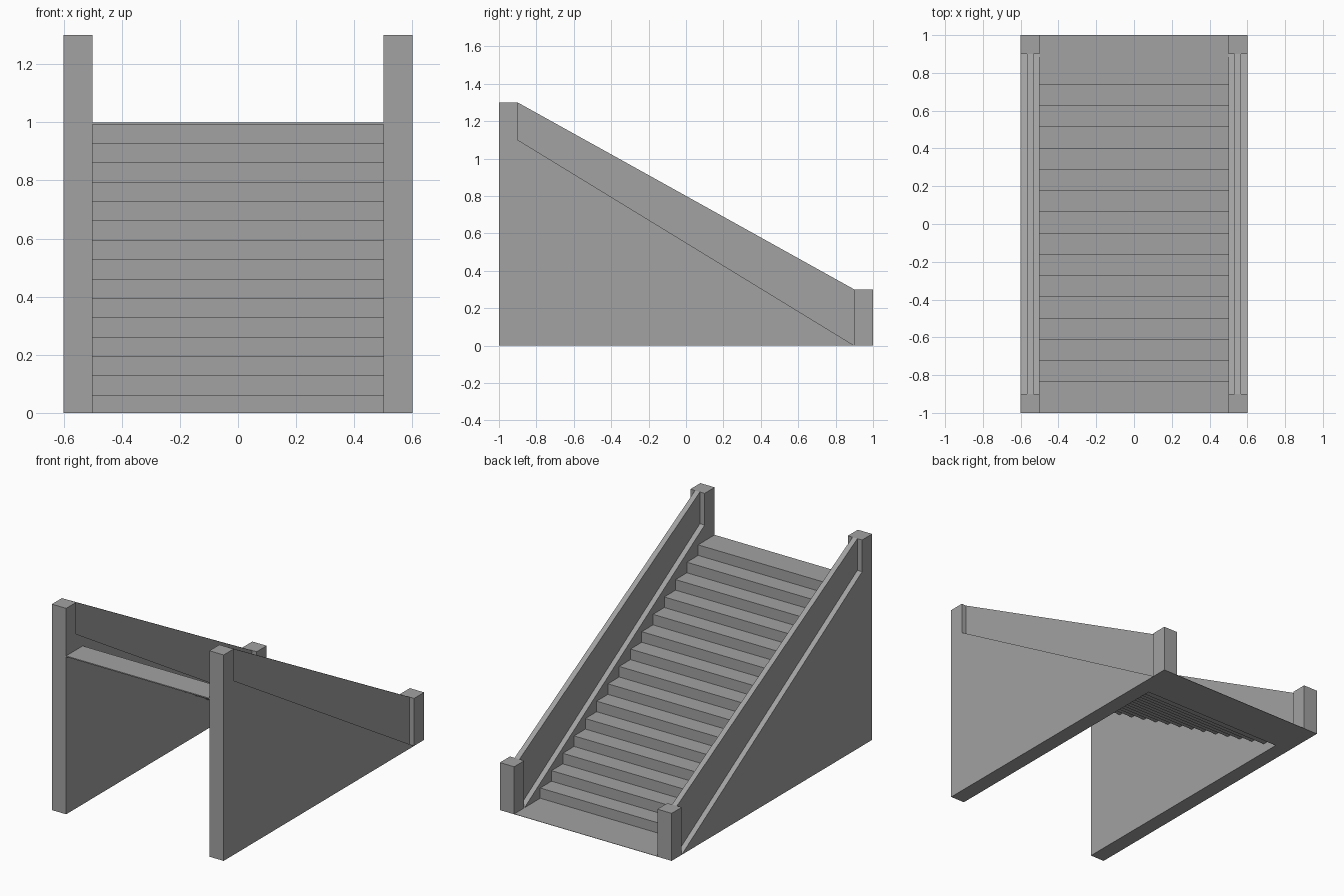
import bpy
import bmesh

cube = bpy.data.objects.get("Cube")
if cube:
    bpy.data.objects.remove(cube, do_unlink=True)

GREY = (0.36, 0.36, 0.36, 1)
concrete = bpy.data.materials.new("grey concrete")
concrete.use_nodes = True
concrete.diffuse_color = GREY
concrete.node_tree.nodes["Principled BSDF"].inputs["Base Color"].default_value = GREY


def finish(name, bm):
    bmesh.ops.recalc_face_normals(bm, faces=bm.faces)
    mesh = bpy.data.meshes.new(name)
    bm.to_mesh(mesh)
    bm.free()
    mesh.materials.append(concrete)
    obj = bpy.data.objects.new(name, mesh)
    bpy.context.collection.objects.link(obj)
    return obj


def add_prism(bm, profile, x0, x1):
    """Extrude a (y, z) profile from x0 to x1."""
    face = bm.faces.new([bm.verts.new((x0, y, z)) for y, z in profile])
    ext = bmesh.ops.extrude_face_region(bm, geom=[face])
    verts = [v for v in ext["geom"] if isinstance(v, bmesh.types.BMVert)]
    bmesh.ops.translate(bm, verts=verts, vec=(x1 - x0, 0, 0))


def rect(y0, y1, z0, z1):
    return [(y0, z0), (y1, z0), (y1, z1), (y0, z1)]


INNER, OUTER = 0.5, 0.6      # side wall faces
END, POST = 1.0, 0.9         # ends of the model, inner faces of the posts
STEPS = 15
RISE = 1 / STEPS
GOING = 0.1125
FIRST = 0.74                 # front of the lowest riser
THICK = 0.007                # board thickness

# Side walls, recessed balustrade panels and end posts
parts = {
    "wall": ([(-POST, 0), (POST, 0), (-POST, 1.1)], INNER, OUTER),
    "balustrade": ([(-POST, 1.1), (POST, 0), (POST, 0.3), (-POST, 1.3)], 0.533, 0.567),
    "upper_post": (rect(-END, -POST, 0, 1.3), INNER, OUTER),
    "lower_post": (rect(POST, END, 0, 0.3), INNER, OUTER),
}
for side, sign in (("left", 1), ("right", -1)):
    for name, (profile, x0, x1) in parts.items():
        bm = bmesh.new()
        add_prism(bm, profile, sign * x0, sign * x1)
        finish(side + "_" + name, bm)

# Risers and treads
risers, treads = bmesh.new(), bmesh.new()
for k in range(1, STEPS + 1):
    y = FIRST - GOING * (k - 1)
    z = RISE * k
    add_prism(risers, rect(y - THICK, y, z - RISE, z), -INNER, INNER)
    if k < STEPS:
        add_prism(treads, rect(y - GOING - THICK, y - THICK, z - THICK, z), -INNER, INNER)
finish("risers", risers)
finish("treads", treads)

# Landing at the top and floor plate at the foot
last = FIRST - GOING * (STEPS - 1)
for name, profile in (("top_landing", rect(-END, last - THICK, 1 - THICK, 1)),
                      ("foot_plate", rect(FIRST - THICK, END, -0.0, 0.002))):
    bm = bmesh.new()
    add_prism(bm, profile, -INNER, INNER)
    finish(name, bm)
